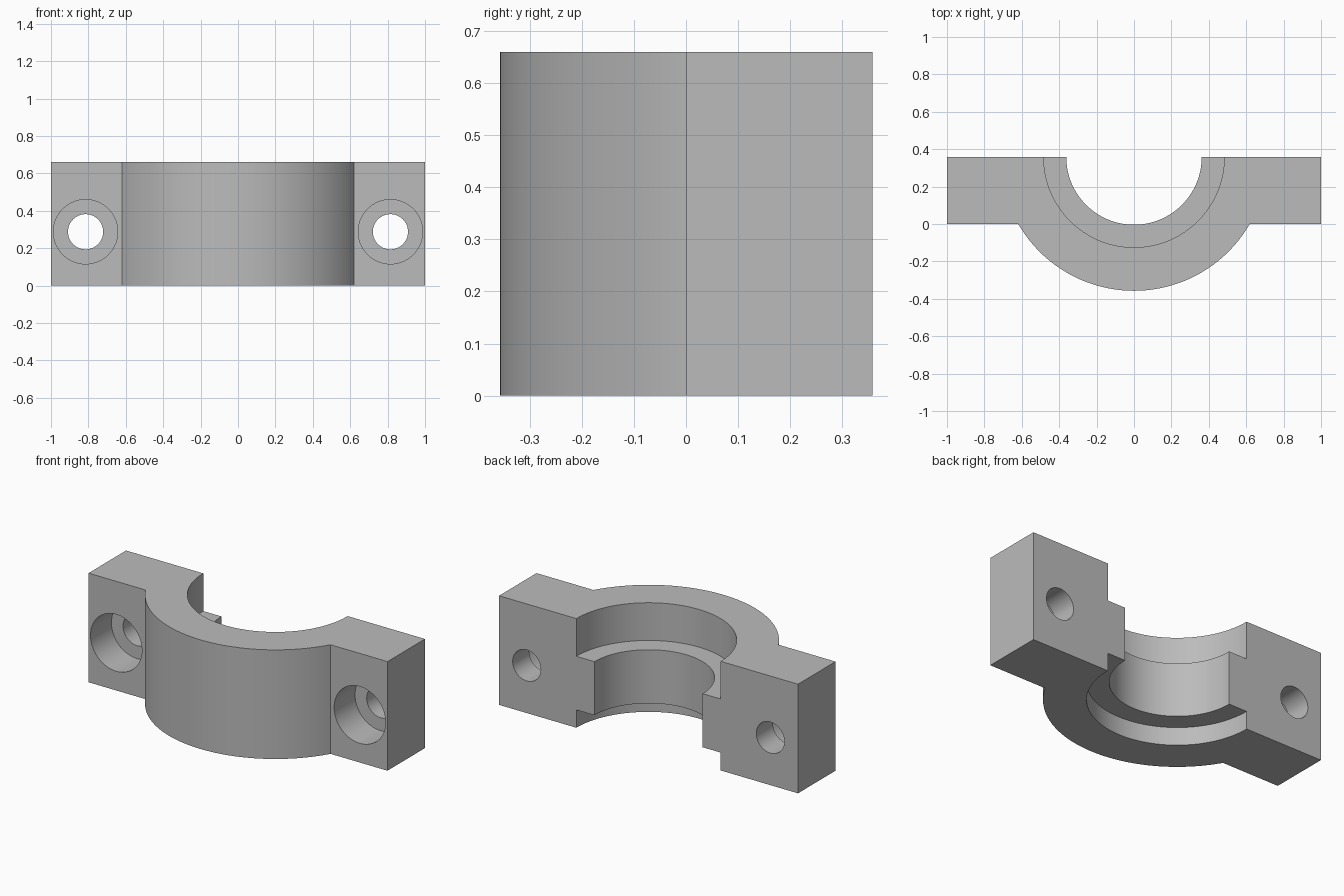
import bpy, bmesh, math
from mathutils import Matrix, Vector

cube = bpy.data.objects.get("Cube")
if cube:
    bpy.data.objects.remove(cube, do_unlink=True)

HEIGHT = 0.66
SPLIT = 0.358          # y of the flat mating face, also the bore axis
OUTER, SEAT, BORE = 0.715, 0.483, 0.362
LIP_LOW, LIP_HIGH = 0.108, 0.432
BOLT_X, BOLT_Z = 0.815, 0.288

metal = bpy.data.materials.new("grey metal")
metal.use_nodes = True
grey = (0.5, 0.5, 0.5, 1)
metal.diffuse_color = grey
metal.node_tree.nodes["Principled BSDF"].inputs["Base Color"].default_value = grey


def make_object(name, bm):
    bmesh.ops.recalc_face_normals(bm, faces=bm.faces)
    mesh = bpy.data.meshes.new(name)
    bm.to_mesh(mesh)
    bm.free()
    mesh.materials.append(metal)
    obj = bpy.data.objects.new(name, mesh)
    bpy.context.collection.objects.link(obj)
    return obj


def arc(radius, start, end, steps):
    angles = [start + (end - start) * i / steps for i in range(steps + 1)]
    return [(radius * math.cos(a), SPLIT + radius * math.sin(a)) for a in angles]


def cylinder(name, radius, start, end, segments):
    """Cylinder running from point start to point end."""
    start, end = Vector(start), Vector(end)
    axis = end - start
    turn = axis.to_track_quat('Z', 'Y').to_matrix().to_4x4()
    bm = bmesh.new()
    bmesh.ops.create_cone(bm, cap_ends=True, segments=segments, radius1=radius,
                          radius2=radius, depth=axis.length,
                          matrix=Matrix.Translation((start + end) / 2) @ turn)
    return make_object(name, bm)


# Cap body: ears, outer arch and inner bore as one extruded outline
reach = math.asin(SPLIT / OUTER)
outline = [(-1, SPLIT), (-1, 0)]
outline += arc(OUTER, math.pi + reach, 2 * math.pi - reach, 72)
outline += [(1, 0), (1, SPLIT)]
outline += arc(BORE, 2 * math.pi, math.pi, 64)
bm = bmesh.new()
base = bm.faces.new([bm.verts.new((x, y, 0)) for x, y in outline])
top = bmesh.ops.extrude_face_region(bm, geom=[base])
bmesh.ops.translate(bm, vec=(0, 0, HEIGHT),
                    verts=[v for v in top["geom"] if isinstance(v, bmesh.types.BMVert)])
body = make_object("bearing_cap", bm)

# Cutters: wider seats above and below the lip, then counterbored bolt holes
cutters = [
    cylinder("lower_seat_cutter", SEAT, (0, SPLIT, -0.1), (0, SPLIT, LIP_LOW), 128),
    cylinder("upper_seat_cutter", SEAT, (0, SPLIT, LIP_HIGH), (0, SPLIT, 0.8), 128),
]
for side, x in (("right", -BOLT_X), ("left", BOLT_X)):
    cutters.append(cylinder(side + "_bolt_cutter", 0.094,
                            (x, -0.3, BOLT_Z), (x, 0.6, BOLT_Z), 64))
    cutters.append(cylinder(side + "_counterbore_cutter", 0.172,
                            (x, -0.3, BOLT_Z), (x, 0.2, BOLT_Z), 64))

bpy.ops.object.select_all(action='DESELECT')
body.select_set(True)
bpy.context.view_layer.objects.active = body
for cutter in cutters:
    cutter.hide_render = True
    cut = body.modifiers.new(cutter.name, 'BOOLEAN')
    cut.operation = 'DIFFERENCE'
    cut.solver = 'EXACT'
    cut.object = cutter
    bpy.ops.object.modifier_apply(modifier=cut.name)
for cutter in cutters:
    bpy.data.objects.remove(cutter, do_unlink=True)

bpy.ops.object.shade_smooth_by_angle(angle=math.radians(30))
